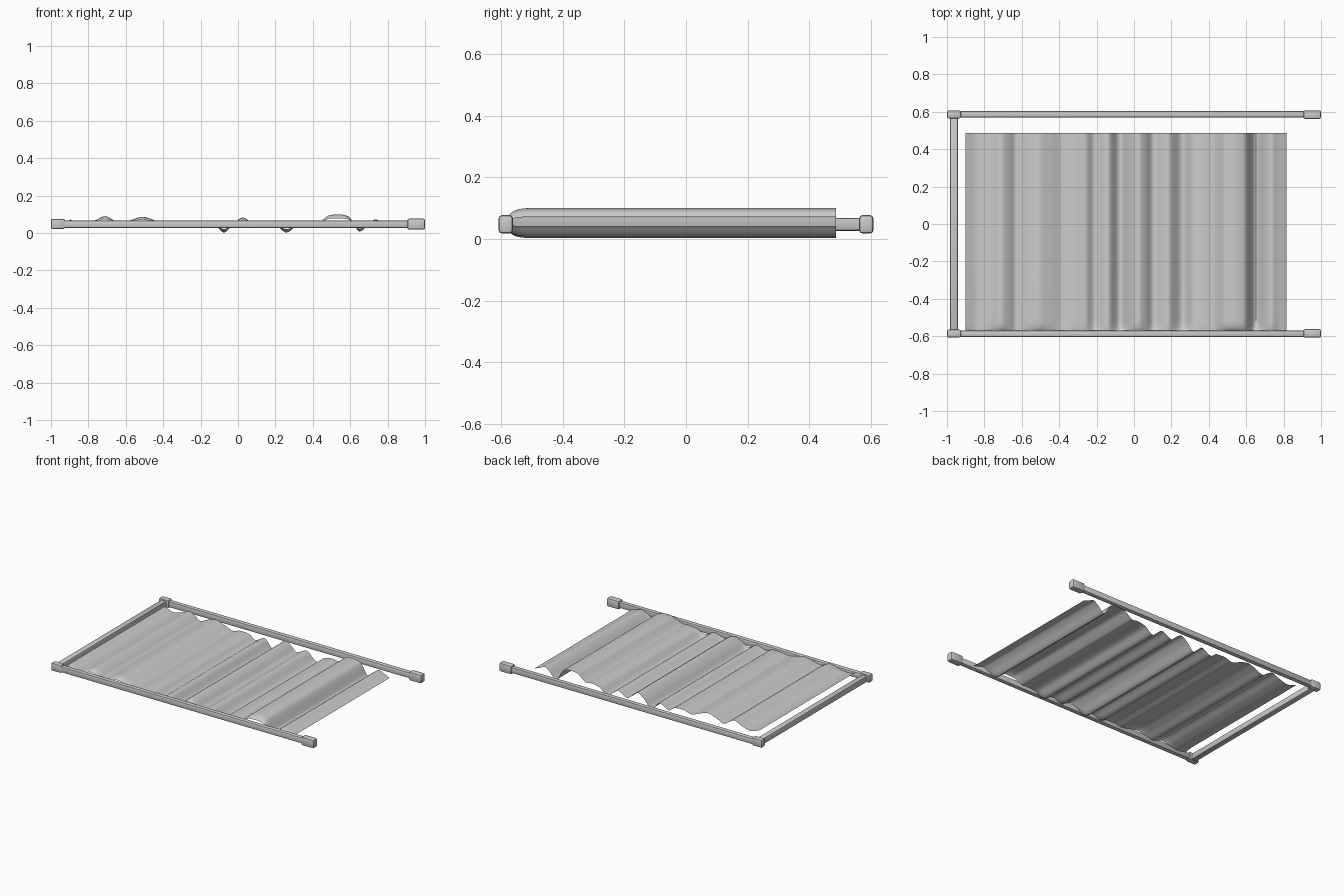
import bpy, bmesh, math

if "Cube" in bpy.data.objects:
    bpy.data.objects.remove(bpy.data.objects["Cube"])

def bar(name, x0, x1, y0, y1, z0, z1, bevel=0.008):
    """Chamfered box given by its limits."""
    bm = bmesh.new()
    bmesh.ops.create_cube(bm, size=1)
    for v in bm.verts:
        v.co.x = (x0 + x1) / 2 + v.co.x * (x1 - x0)
        v.co.y = (y0 + y1) / 2 + v.co.y * (y1 - y0)
        v.co.z = (z0 + z1) / 2 + v.co.z * (z1 - z0)
    bmesh.ops.bevel(bm, geom=list(bm.edges), offset=bevel, segments=2,
                    profile=0.5, affect='EDGES')
    return finish(name, bm)

def finish(name, bm):
    me = bpy.data.meshes.new(name)
    bm.to_mesh(me)
    bm.free()
    ob = bpy.data.objects.new(name, me)
    bpy.context.collection.objects.link(ob)
    bpy.ops.object.select_all(action='DESELECT')
    ob.select_set(True)
    bpy.context.view_layer.objects.active = ob
    bpy.ops.object.shade_smooth_by_angle(angle=math.radians(40))
    return ob

# Side poles with hand grips and corner fittings
for side, s in (("front", -1), ("back", 1)):
    def ys(a, b):
        return (min(s * a, s * b), max(s * a, s * b))
    bar(side + "_pole", -0.96, 0.93, *ys(0.57, 0.603), 0.027, 0.068)
    bar(side + "_grip", 0.905, 1.0, *ys(0.562, 0.608), 0.018, 0.077, 0.01)
    bar(side + "_corner", -1.0, -0.925, *ys(0.565, 0.606), 0.022, 0.076)

# Cross bar joining the poles at one end
bar("cross_bar", -0.984, -0.942, -0.58, 0.58, 0.026, 0.068)

# Wavy fabric: x, z keypoints of the folds
folds = [(-0.90, 0.073), (-0.83, 0.052), (-0.77, 0.066), (-0.71, 0.09),
         (-0.67, 0.072), (-0.63, 0.046), (-0.57, 0.07), (-0.51, 0.087),
         (-0.45, 0.07), (-0.38, 0.045), (-0.32, 0.06), (-0.26, 0.057),
         (-0.21, 0.027), (-0.14, 0.058), (-0.075, 0.003), (-0.02, 0.055),
         (0.025, 0.083), (0.06, 0.065), (0.105, 0.027), (0.18, 0.058),
         (0.26, 0.003), (0.32, 0.045), (0.38, 0.055), (0.42, 0.05),
         (0.45, 0.068), (0.49, 0.096), (0.54, 0.1), (0.59, 0.09),
         (0.61, 0.065), (0.65, 0.008), (0.70, 0.052), (0.735, 0.073),
         (0.77, 0.058), (0.815, 0.04)]

def height(x):
    """Monotone cubic interpolation through the folds."""
    n = len(folds)
    sl = [(folds[i + 1][1] - folds[i][1]) / (folds[i + 1][0] - folds[i][0])
          for i in range(n - 1)]
    def tangent(i):
        if i == 0:
            return sl[0]
        if i == n - 1:
            return sl[-1]
        a, b = sl[i - 1], sl[i]
        return 2 * a * b / (a + b) if a * b > 0 else 0
    i = max(j for j in range(n - 1) if folds[j][0] <= x or j == 0)
    w = folds[i + 1][0] - folds[i][0]
    t = (x - folds[i][0]) / w
    return ((2*t**3 - 3*t*t + 1) * folds[i][1] + (t**3 - 2*t*t + t) * w * tangent(i)
            + (3*t*t - 2*t**3) * folds[i + 1][1] + (t**3 - t*t) * w * tangent(i + 1))

# Folds run straight, flattening a little where they meet the front pole
bm = bmesh.new()
rows = [(-0.572, 0.6), (-0.563, 0.78), (-0.55, 0.9), (-0.53, 0.98), (-0.51, 1.0),
        (-0.25, 1.0), (0.0, 1.0), (0.25, 1.0), (0.487, 1.0)]
N = 180
grid = []
for y, k in rows:
    row = []
    for i in range(N + 1):
        x = -0.9 + 1.715 * i / N
        row.append(bm.verts.new((x, y, 0.048 + (height(x) - 0.048) * k)))
    grid.append(row)
for a, b in zip(grid, grid[1:]):
    for i in range(N):
        bm.faces.new((a[i], a[i + 1], b[i + 1], b[i]))
fabric = finish("fabric", bm)
